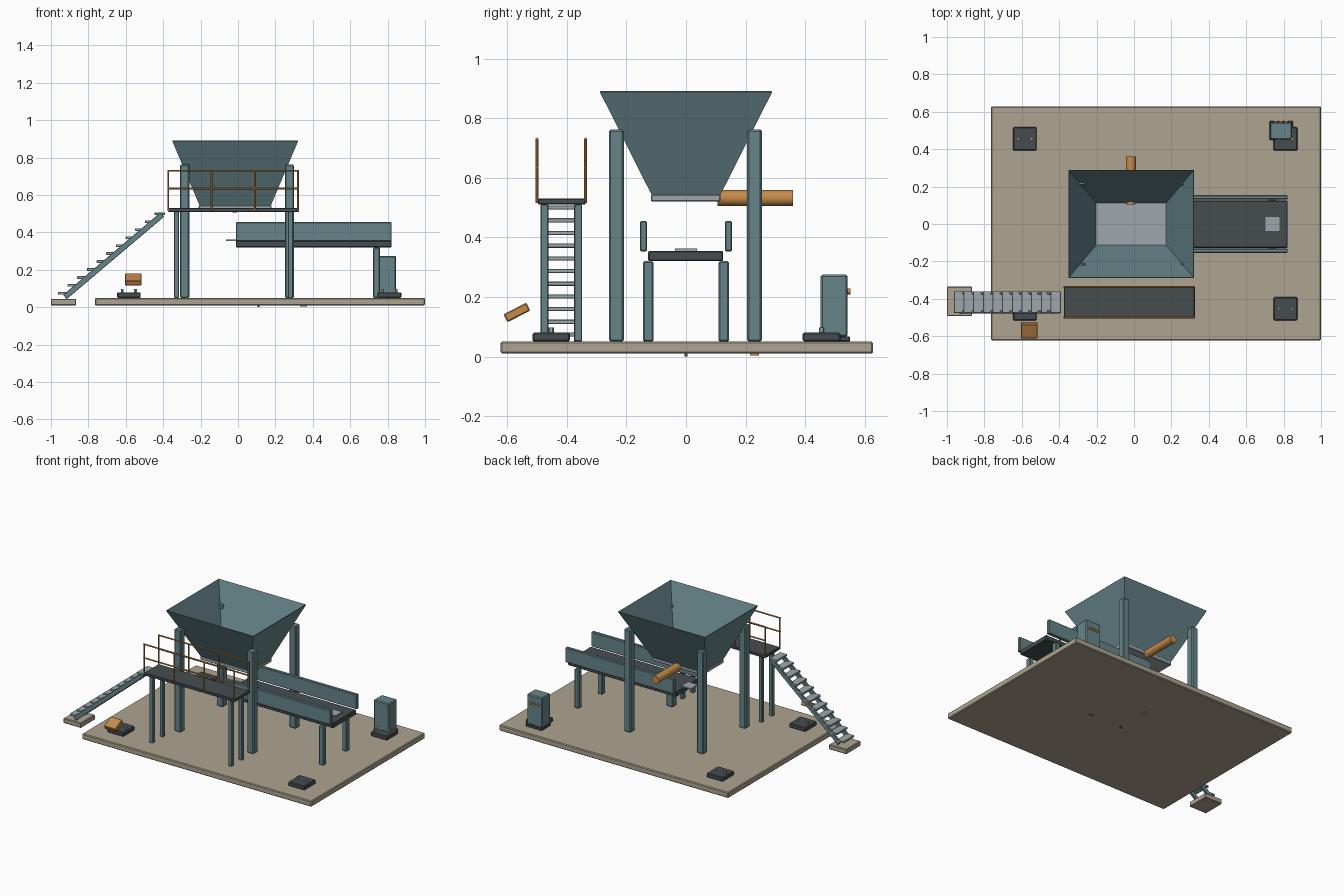
import bpy, bmesh, math
from mathutils import Matrix, Vector

if "Cube" in bpy.data.objects:
    bpy.data.objects.remove(bpy.data.objects["Cube"])


def material(name, rgb):
    m = bpy.data.materials.new(name)
    m.diffuse_color = (*rgb, 1)
    m.use_nodes = True
    m.node_tree.nodes["Principled BSDF"].inputs["Base Color"].default_value = m.diffuse_color
    return m


TEAL = material("teal steel", (0.135, 0.235, 0.255))
DARK = material("dark steel", (0.062, 0.073, 0.080))
BEIGE = material("concrete", (0.42, 0.37, 0.28))
ORANGE = material("orange paint", (0.56, 0.26, 0.07))
LIGHT = material("light grey metal", (0.34, 0.39, 0.41))


def finish(name, bm, mat):
    bmesh.ops.recalc_face_normals(bm, faces=bm.faces)
    mesh = bpy.data.meshes.new(name)
    bm.to_mesh(mesh)
    bm.free()
    mesh.materials.append(mat)
    ob = bpy.data.objects.new(name, mesh)
    bpy.context.collection.objects.link(ob)
    return ob


def box(name, mat, x, y, z, bevel=0.0, tilt=None):
    """Box from (min, max) pairs, optionally rotated about its centre."""
    c = Vector(((x[0] + x[1]) / 2, (y[0] + y[1]) / 2, (z[0] + z[1]) / 2))
    s = Matrix.Diagonal((x[1] - x[0], y[1] - y[0], z[1] - z[0], 1))
    bm = bmesh.new()
    bmesh.ops.create_cube(bm, size=1, matrix=s)
    ob = finish(name, bm, mat)
    ob.location = c
    if tilt:
        ob.rotation_euler = tilt
    if bevel:
        b = ob.modifiers.new("bevel", 'BEVEL')
        b.width, b.segments = bevel, 1
    return ob


def rod(name, mat, a, b, r, sides=12):
    """Cylinder between two points."""
    a, b = Vector(a), Vector(b)
    d = b - a
    m = Matrix.Translation((a + b) / 2) @ d.to_track_quat('Z', 'Y').to_matrix().to_4x4()
    bm = bmesh.new()
    bmesh.ops.create_cone(bm, cap_ends=True, segments=sides, radius1=r,
                          radius2=r, depth=d.length, matrix=m)
    for f in bm.faces:
        f.smooth = sides > 8 and len(f.verts) == 4
    for e in bm.edges:
        e.smooth = all(f.smooth for f in e.link_faces)
    return finish(name, bm, mat)


def around(c, h):
    return (c - h, c + h)


# Ground slab, stair footing and underside markers
box("ground_slab", BEIGE, (-0.765, 1.0), (-0.622, 0.628), (0.01, 0.05), 0.005)
box("stair_footing", BEIGE, (-1.0, -0.865), (-0.492, -0.335), (0.01, 0.045), 0.004)
box("underside_marker", DARK, around(0.11, 0.006), around(0, 0.005), (0, 0.011))
box("underside_marker", ORANGE, around(0.35, 0.018), around(0, 0.004), (0.004, 0.011))
box("underside_marker", ORANGE, around(0.11, 0.004), around(0.23, 0.015), (0.004, 0.011))

# Hopper: open tapered shell with an outlet plate below
bm = bmesh.new()
rings = []
for x, y, z in ((0.187, 0.112, 0.54), (0.335, 0.288, 0.89)):
    rings.append([bm.verts.new((-0.015 + sx * x, sy * y, z))
                  for sx, sy in ((-1, -1), (1, -1), (1, 1), (-1, 1))])
for i in range(4):
    j = (i + 1) % 4
    bm.faces.new((rings[0][i], rings[0][j], rings[1][j], rings[1][i]))
hopper = finish("hopper", bm, TEAL)
shell = hopper.modifiers.new("thickness", 'SOLIDIFY')
shell.thickness, shell.offset = 0.005, 0
box("hopper_outlet", LIGHT, (-0.21, 0.18), (-0.118, 0.116), (0.52, 0.545), 0.004)

# Hopper posts
for x in (-0.285, 0.275):
    for y in (-0.234, 0.23):
        box("hopper_post", TEAL, around(x, 0.025), around(y, 0.025), (0.05, 0.762), 0.006)

# Vibrator cylinder behind the outlet
rod("vibrator", ORANGE, (-0.017, 0.105, 0.532), (-0.017, 0.36, 0.532), 0.027, 20)

# Access platform, legs and railings
box("platform_deck", DARK, (-0.375, 0.325), (-0.497, -0.337), (0.51, 0.53), 0.003)
for x in (-0.328, 0.28):
    for y in (-0.475, -0.362):
        box("platform_leg", TEAL, around(x, 0.0135), around(y, 0.0135), (0.05, 0.511), 0.003)
for y in (-0.5, -0.337):
    for x in (-0.373, -0.142, 0.09, 0.321):
        rod("railing_post", ORANGE, (x, y, 0.515), (x, y, 0.73), 0.005, 8)
    for z in (0.635, 0.73):
        rod("railing_bar", ORANGE, (-0.377, y, z), (0.325, y, z), 0.005, 8)

# Stairs
bottom, top = Vector((-0.925, 0, 0.055)), Vector((-0.405, 0, 0.495))
mid, run = (bottom + top) / 2, top - bottom
for y in (-0.47, -0.368):
    box("stair_stringer", TEAL, around(mid.x, run.length / 2), around(y, 0.008),
        around(mid.z, 0.015), 0.002, (0, -math.atan2(run.z, run.x), 0))
for i in range(11):
    box("stair_tread", LIGHT, around(-0.935 + 0.0517 * i, 0.028), (-0.476, -0.36),
        around(0.074 + 0.0426 * i, 0.007), 0.002)

# Feeder: deck, side walls, flights and legs
box("feeder_deck", DARK, (-0.012, 0.822), (-0.127, 0.125), (0.32, 0.355), 0.004)
for s in (-1, 1):
    box("feeder_side", TEAL, (-0.012, 0.822), around(s * 0.143, 0.012), (0.353, 0.455), 0.004)
    box("feeder_leg", TEAL, around(0.741, 0.018), around(s * 0.127, 0.018), (0.05, 0.32), 0.005)
for x in (-0.028, 0.74):
    box("feeder_flight", LIGHT, around(x, 0.037), around(0, 0.037), (0.353, 0.362))

# Anchor pads with bolts
for x in (-0.583, 0.81):
    for y in (-0.453, 0.455):
        box("anchor_pad", DARK, around(x, 0.063), around(y, 0.063), (0.05, 0.08), 0.005)
        for s in (-1, 1):
            bx = x + s * 0.036
            rod("anchor_bolt", LIGHT, (bx, y, 0.075), (bx, y, 0.098), 0.009, 6)

# Control cabinet with buttons on its rear face
box("cabinet_plinth", DARK, (0.725, 0.85), (0.45, 0.55), (0.05, 0.068), 0.003)
box("control_cabinet", TEAL, (0.727, 0.845), (0.452, 0.543), (0.066, 0.275), 0.006)
for i in (-1, 0, 1):
    x = 0.786 + i * 0.028
    rod("cabinet_button", ORANGE, (x, 0.54, 0.219), (x, 0.552, 0.219), 0.010, 10)

# Tilted control box near the stairs
box("tilted_box", ORANGE, around(-0.56, 0.045), around(-0.568, 0.043), around(0.148, 0.015),
    0.004, (math.radians(27), 0, 0))
